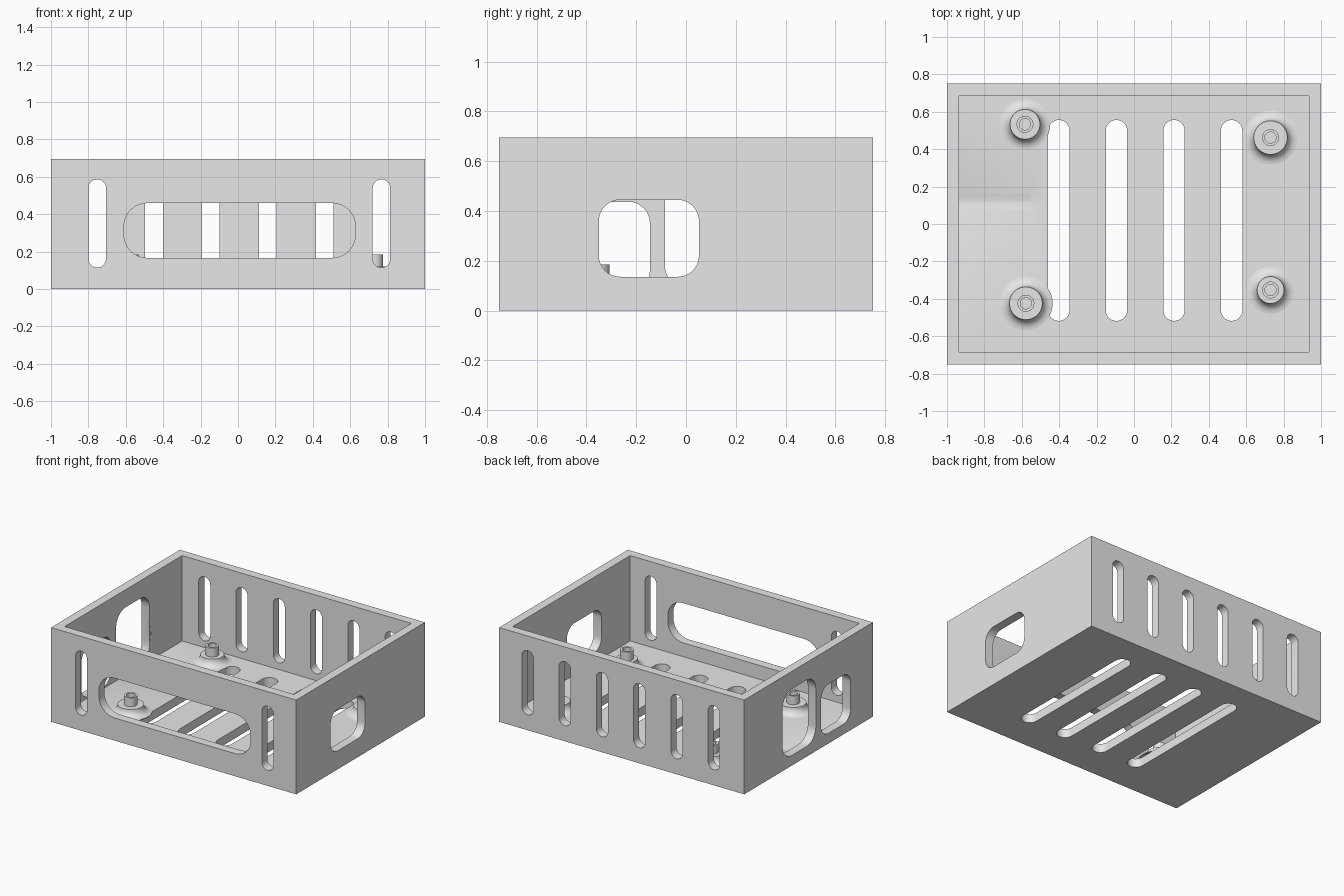
import bpy, bmesh, math
from mathutils import Vector, Matrix

cube = bpy.data.objects.get("Cube")
if cube:
    bpy.data.objects.remove(cube, do_unlink=True)

grey = bpy.data.materials.new("light_grey")
grey.use_nodes = True
grey.diffuse_color = (0.8, 0.8, 0.8, 1)
grey.node_tree.nodes["Principled BSDF"].inputs["Base Color"].default_value = (0.8, 0.8, 0.8, 1)

W, D, H = 2.0, 1.5, 0.695
WALL, FLOOR = 0.065, 0.065


def make_object(name, bm):
    bmesh.ops.recalc_face_normals(bm, faces=bm.faces)
    mesh = bpy.data.meshes.new(name)
    bm.to_mesh(mesh)
    bm.free()
    mesh.materials.append(grey)
    obj = bpy.data.objects.new(name, mesh)
    bpy.context.collection.objects.link(obj)
    return obj


def box(name, x, y, z0, z1):
    bm = bmesh.new()
    bmesh.ops.create_cube(bm, size=1, matrix=Matrix.Translation((0, 0, (z0 + z1) / 2))
                          @ Matrix.Diagonal((x, y, z1 - z0, 1)))
    return make_object(name, bm)


def rounded_prism(name, axis, u0, u1, v0, v1, radius, start, end):
    """Rounded rectangle swept along an axis from start to end."""
    place = {"x": lambda u, v, w: (w, u, v),
             "y": lambda u, v, w: (u, w, v),
             "z": lambda u, v, w: (u, v, w)}[axis]
    r = min(radius, (u1 - u0) / 2 - 0.0005, (v1 - v0) / 2 - 0.0005)
    corners = [(u1 - r, v1 - r), (u0 + r, v1 - r), (u0 + r, v0 + r), (u1 - r, v0 + r)]
    bm = bmesh.new()
    verts = []
    for q, (cu, cv) in enumerate(corners):
        for i in range(9):
            a = (q + i / 8) * math.pi / 2
            verts.append(bm.verts.new(place(cu + r * math.cos(a), cv + r * math.sin(a), start)))
    face = bm.faces.new(verts)
    new = bmesh.ops.extrude_face_region(bm, geom=[face])["geom"]
    bmesh.ops.translate(bm, vec=Vector(place(0, 0, end - start)),
                        verts=[g for g in new if isinstance(g, bmesh.types.BMVert)])
    return make_object(name, bm)


def smooth(obj):
    bpy.ops.object.select_all(action="DESELECT")
    obj.select_set(True)
    bpy.context.view_layer.objects.active = obj
    bpy.ops.object.shade_smooth_by_angle(angle=math.radians(35))


# Open tray and its cutters
tray = box("tray", W, D, 0, H)
cutters = [box("cavity_cutter", W - 2 * WALL, D - 2 * WALL, FLOOR, H + 0.2)]

# Vertical vents: six in the back wall, the outer two repeated in the front
for i in range(6):
    x = -0.753 + 0.304 * i
    cutters.append(rounded_prism("back_vent_cutter", "y", x - 0.047, x + 0.047,
                                 0.115, 0.587, 0.047, 0.65, 0.8))
    if i in (0, 5):
        cutters.append(rounded_prism("front_vent_cutter", "y", x - 0.047, x + 0.047,
                                     0.115, 0.587, 0.047, -0.8, -0.65))

# Wide front window and side windows
cutters += [
    rounded_prism("front_window_cutter", "y", -0.61, 0.628, 0.167, 0.46, 0.125, -0.8, -0.65),
    rounded_prism("left_window_cutter", "x", -0.35, 0.052, 0.136, 0.445, 0.085, 0.9, 1.1),
    rounded_prism("right_back_window_cutter", "x", -0.085, 0.305, 0.075, 0.565, 0.11, -1.1, -0.9),
    rounded_prism("right_front_window_cutter", "x", -0.49, -0.145, 0.075, 0.437, 0.085, -1.1, -0.9),
    rounded_prism("floor_groove_cutter", "x", -0.08, 0.32, 0.061, 0.461, 0.2, -0.936, -0.55),
]

# Long floor slots
for i in range(4):
    x = -0.402 + 0.308 * i
    cutters.append(rounded_prism("floor_slot_cutter", "z", x - 0.057, x + 0.057,
                                 -0.518, 0.556, 0.057, -0.1, 0.1))

for cutter in cutters:
    mod = tray.modifiers.new("cut", "BOOLEAN")
    mod.operation = "DIFFERENCE"
    mod.solver = "EXACT"
    mod.object = cutter
    cutter.hide_render = True
bpy.context.view_layer.update()
cut_mesh = bpy.data.meshes.new_from_object(tray.evaluated_get(bpy.context.evaluated_depsgraph_get()))
tray.modifiers.clear()
tray.data = cut_mesh
for cutter in cutters:
    bpy.data.objects.remove(cutter, do_unlink=True)
smooth(tray)


def standoff(name, x, y, r):
    """Flared foot, flat shoulder and a hollow pin."""
    foot = 0.055
    profile = [(r + foot, FLOOR - 0.005)]
    for i in range(7):
        a = i / 6 * math.pi / 2
        profile.append((r + foot * (1 - math.sin(a)), FLOOR + foot * (1 - math.cos(a))))
    profile += [(0.045, FLOOR + foot), (0.045, 0.185), (0.03, 0.185), (0.03, 0.1), (0, 0.1)]
    bm = bmesh.new()
    verts = [bm.verts.new((px, 0, pz)) for px, pz in profile]
    edges = [bm.edges.new(pair) for pair in zip(verts, verts[1:])]
    bmesh.ops.spin(bm, geom=verts + edges, cent=(0, 0, 0), axis=(0, 0, 1),
                   angle=math.tau, steps=40, use_merge=True)
    bmesh.ops.remove_doubles(bm, verts=bm.verts, dist=0.0001)
    obj = make_object(name, bm)
    obj.location = (x, y, 0)
    smooth(obj)


# Four mounting standoffs
standoff("back_right_standoff", -0.583, 0.533, 0.08)
standoff("front_right_standoff", -0.578, -0.424, 0.088)
standoff("back_left_standoff", 0.73, 0.462, 0.09)
standoff("front_left_standoff", 0.73, -0.353, 0.072)
